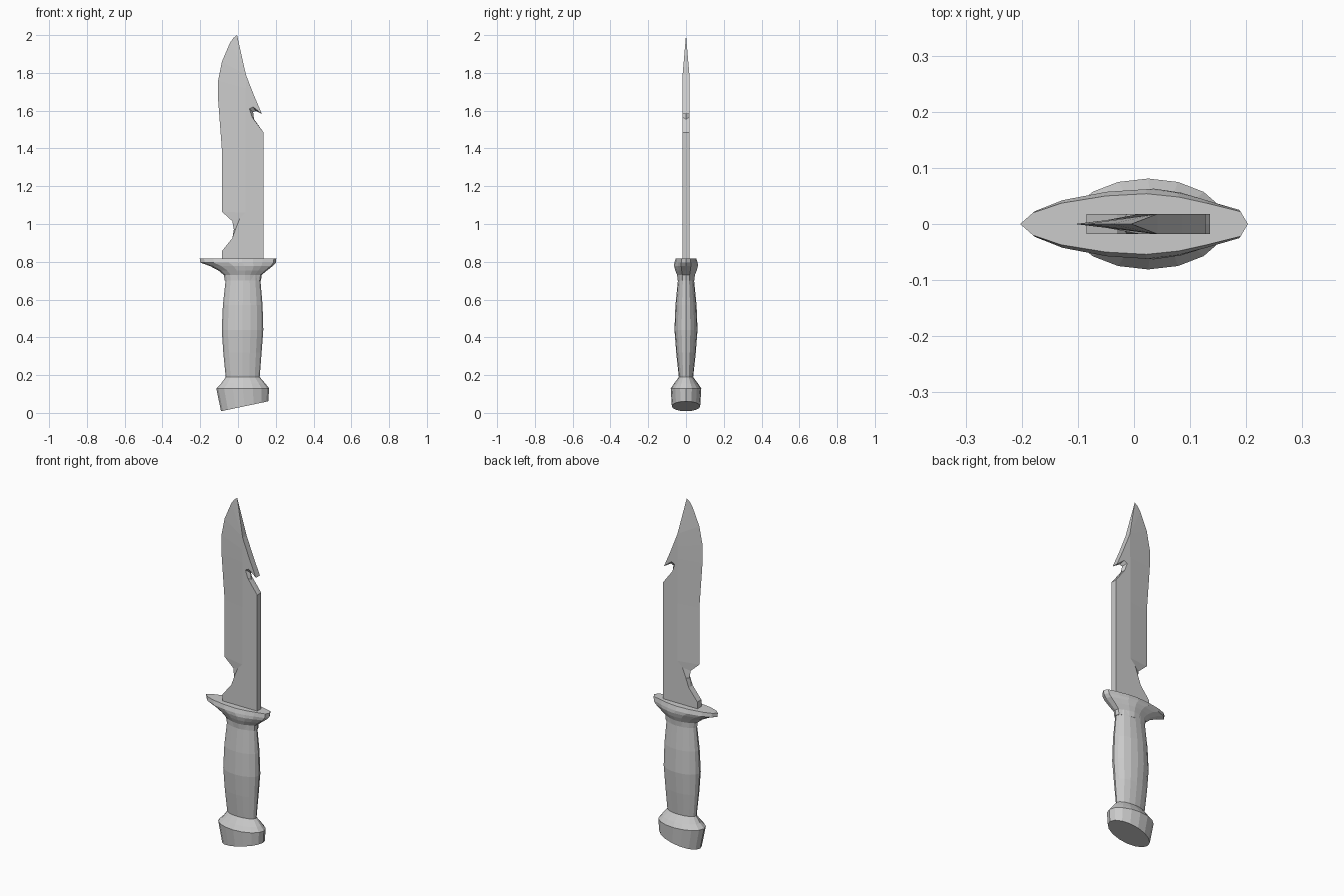
import bpy, bmesh, math

cube = bpy.data.objects.get("Cube")
if cube:
    bpy.data.objects.remove(cube)

grey = bpy.data.materials.new("plain grey")
grey.use_nodes = True
colour = (0.6, 0.6, 0.6, 1)
grey.diffuse_color = colour
grey.node_tree.nodes["Principled BSDF"].inputs["Base Color"].default_value = colour


def finish(name, bm):
    bmesh.ops.remove_doubles(bm, verts=bm.verts, dist=0.0005)
    bmesh.ops.dissolve_degenerate(bm, edges=bm.edges, dist=0.0005)
    bmesh.ops.recalc_face_normals(bm, faces=bm.faces)
    mesh = bpy.data.meshes.new(name)
    bm.to_mesh(mesh)
    bm.free()
    mesh.materials.append(grey)
    obj = bpy.data.objects.new(name, mesh)
    bpy.context.collection.objects.link(obj)
    return obj


def loft(name, rings):
    """Skin a stack of equal rings and close both ends."""
    bm = bmesh.new()
    loops = [[bm.verts.new(p) for p in ring] for ring in rings]
    for a, b in zip(loops, loops[1:]):
        for i in range(len(a)):
            j = (i + 1) % len(a)
            bm.faces.new((a[i], a[j], b[j], b[i]))
    bm.faces.new(loops[0])
    bm.faces.new(loops[-1])
    return finish(name, bm)


def oval(left, right, depth, z, slope=0):
    mid, half = (left + right) / 2, (right - left) / 2
    ring = []
    for i in range(16):
        a = math.tau * i / 16
        x = mid + half * math.cos(a)
        ring.append((x, depth * math.sin(a), z + slope * (x - mid)))
    return ring


# Handle with swelling grip and slanted pommel
loft("handle", [
    oval(-0.09, 0.16, 0.075, 0.035, 0.21),
    oval(-0.115, 0.165, 0.081, 0.13),
    oval(-0.09, 0.145, 0.064, 0.155),
    oval(-0.065, 0.115, 0.038, 0.19),
    oval(-0.078, 0.125, 0.052, 0.32),
    oval(-0.086, 0.134, 0.061, 0.44),
    oval(-0.08, 0.13, 0.056, 0.57),
    oval(-0.066, 0.119, 0.043, 0.70),
    oval(-0.07, 0.122, 0.044, 0.73)])

# Guard flaring from the grip to a pointed plate
side = [(-0.203, 0), (-0.18, 0.02), (-0.13, 0.037), (-0.05, 0.05), (0.022, 0.054),
        (0.08, 0.048), (0.13, 0.037), (0.19, 0.022), (0.203, 0)]
outline = side + [(x, -y) for x, y in side[-2:0:-1]]


def plate(left, right, depth, z):
    mid, half = (left + right) / 2, (right - left) / 2
    return [(mid + half * x / 0.203, y * depth / 0.054, z) for x, y in outline]


loft("guard", [
    plate(-0.07, 0.122, 0.044, 0.70),
    plate(-0.075, 0.125, 0.047, 0.73),
    plate(-0.105, 0.155, 0.057, 0.755),
    plate(-0.15, 0.185, 0.063, 0.778),
    plate(-0.199, 0.2, 0.062, 0.795),
    plate(-0.203, 0.203, 0.054, 0.818)])

# Blade: each row is a point on the flat side, then its partner on the centre plane
T = 0.018
ridge_top = (0.042, 1.79)
rows = [((-0.085, 0.80), None), ((-0.085, 0.857), None), ((-0.03, 0.925), None),
        # finger notch
        ((-0.012, 0.975), (-0.022, 0.97)), ((0.01, 1.03), (-0.03, 1.015)),
        # ground cutting edge
        ((0.04, 1.06), (-0.085, 1.065)), ((0.04, 1.39), (-0.085, 1.39)),
        ((0.04, 1.65), (-0.105, 1.655)), ((0.041, 1.72), (-0.105, 1.76)),
        (ridge_top, (-0.085, 1.86)), (ridge_top, (-0.042, 1.96)),
        (ridge_top, (-0.024, 1.985)), (ridge_top, (-0.005, 2.0)),
        # spine with hook
        (ridge_top, None), ((0.085, 1.68), None), ((0.127, 1.582), None),
        ((0.08, 1.62), (0.095, 1.598)), ((0.06, 1.61), (0.08, 1.592)),
        ((0.075, 1.565), (0.085, 1.555)), ((0.135, 1.485), None), ((0.135, 0.80), None)]
bm = bmesh.new()
for y in (-T, T):
    flat = [bm.verts.new((f[0], y, f[1])) for f, m in rows]
    core = [bm.verts.new(((m or f)[0], 0, (m or f)[1])) for f, m in rows]
    for i in range(len(rows)):
        j = (i + 1) % len(rows)
        bm.faces.new((flat[i], flat[j], core[j], core[i]))
    # flat side, leaving out the repeated ridge point
    bm.faces.new([v for v, (f, m) in zip(flat, rows) if f != ridge_top or m is None])
finish("blade", bm)
